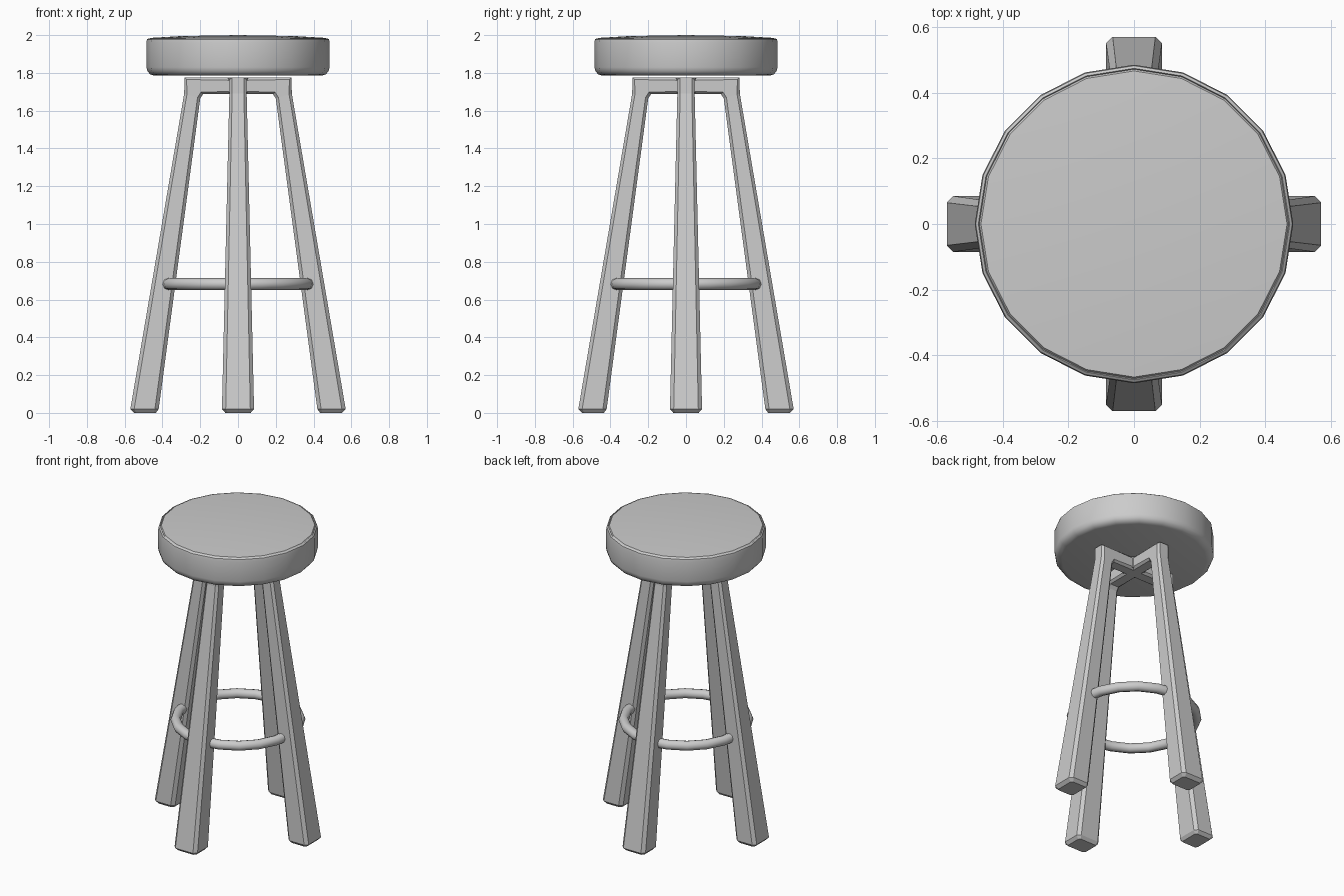
import bpy, bmesh, math
from math import cos, sin, pi

cube = bpy.data.objects.get("Cube")
if cube:
    bpy.data.objects.remove(cube, do_unlink=True)

grey = bpy.data.materials.new("plain_grey")
grey.use_nodes = True
grey.diffuse_color = (0.6, 0.6, 0.6, 1)
grey.node_tree.nodes["Principled BSDF"].inputs["Base Color"].default_value = grey.diffuse_color


def finish(bm, name, smooth_angle=None):
    """Turn a bmesh into a named grey object."""
    bmesh.ops.recalc_face_normals(bm, faces=bm.faces)
    mesh = bpy.data.meshes.new(name)
    bm.to_mesh(mesh)
    bm.free()
    mesh.materials.append(grey)
    obj = bpy.data.objects.new(name, mesh)
    bpy.context.collection.objects.link(obj)
    if smooth_angle:
        bpy.ops.object.select_all(action='DESELECT')
        obj.select_set(True)
        bpy.context.view_layer.objects.active = obj
        bpy.ops.object.shade_smooth_by_angle(angle=math.radians(smooth_angle))
    return obj


def lathe(name, profile, sides, closed, smooth_angle):
    """Spin a radius/height profile around the z axis."""
    bm = bmesh.new()
    verts = [bm.verts.new((r, 0, z)) for r, z in profile]
    pairs = list(zip(verts, verts[1:]))
    if closed:
        pairs.append((verts[-1], verts[0]))
    edges = [bm.edges.new(p) for p in pairs]
    bmesh.ops.spin(bm, geom=verts + edges, cent=(0, 0, 0), axis=(0, 0, 1),
                   angle=2 * pi, steps=sides, use_merge=False)
    bmesh.ops.remove_doubles(bm, verts=bm.verts, dist=0.0005)
    return finish(bm, name, smooth_angle)


# Cushion with a soft crown and a fine seam at the rim
lathe("seat", [(0, 1.785), (0.44, 1.785), (0.465, 1.792), (0.48, 1.81), (0.485, 1.83),
               (0.485, 1.96), (0.482, 1.977), (0.474, 1.983), (0.471, 1.978),
               (0.466, 1.985), (0.3, 1.995), (0, 2.0)], 20, False, 35)

# Round foot ring passing through the legs
lathe("foot_ring", [(0.378 + 0.032 * cos(i * pi / 4), 0.682 + 0.032 * sin(i * pi / 4))
                    for i in range(8)], 20, True, 50)

# Leg stations: outer point, inner point (radius, height), half width, chamfer
STATIONS = [((0.55, 0), (0.435, 0), 0.067, 0.012),
            ((0.57, 0.02), (0.42, 0.02), 0.085, 0.02),
            ((0.285, 1.69), (0.2, 1.665), 0.046, 0.015),
            ((0.283, 1.775), (0.185, 1.688), 0.046, 0.015),
            ((0, 1.775), (0, 1.688), 0.046, 0.015)]


def build_leg(name, turn):
    """Loft a chamfered bar from the foot, round the elbow, to the middle."""
    bm = bmesh.new()
    rings = []
    for outer, inner, w, c in STATIONS:
        depth = math.dist(outer, inner)
        ring = []
        for t, y in ((0, w - c), (c, w), (depth - c, w), (depth, w - c),
                     (depth, c - w), (depth - c, -w), (c, -w), (0, c - w)):
            r = outer[0] + (inner[0] - outer[0]) * t / depth
            z = outer[1] + (inner[1] - outer[1]) * t / depth
            ring.append(bm.verts.new((r * cos(turn) - y * sin(turn),
                                      r * sin(turn) + y * cos(turn), z)))
        rings.append(ring)
    for a, b in zip(rings, rings[1:]):
        for i in range(8):
            j = (i + 1) % 8
            bm.faces.new((a[i], a[j], b[j], b[i]))
    bm.faces.new(rings[0])
    bm.faces.new(rings[-1])
    finish(bm, name)


for i, side in enumerate(("left", "back", "right", "front")):
    build_leg(side + "_leg", i * pi / 2)

# Small hub filling the corners where the bars cross
bm = bmesh.new()
bmesh.ops.create_cone(bm, cap_ends=True, segments=8, radius1=0.068, radius2=0.068, depth=0.075)
bmesh.ops.translate(bm, verts=bm.verts, vec=(0, 0, 1.735))
finish(bm, "cross_hub")
